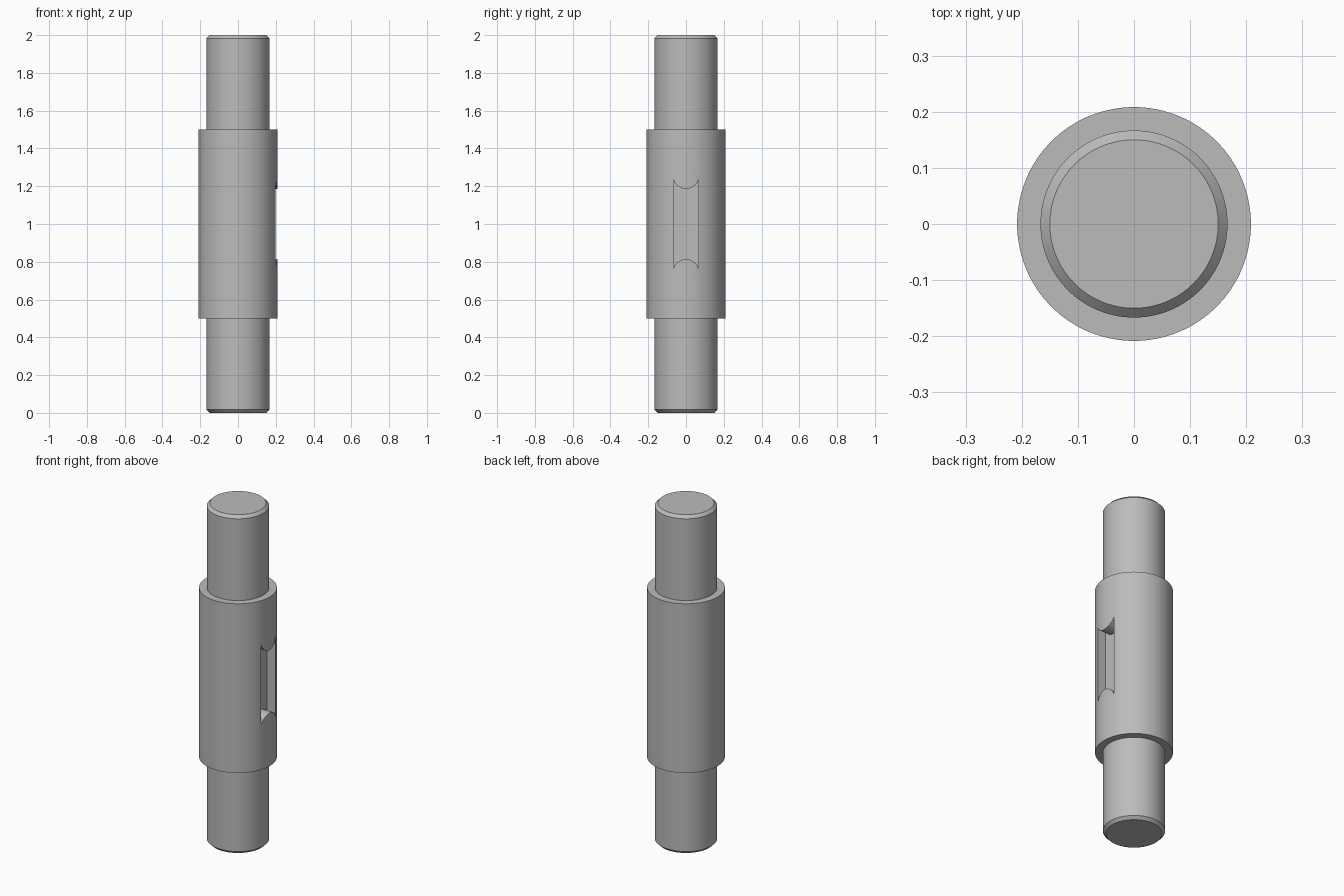
import bpy, bmesh, math

cube = bpy.data.objects.get("Cube")
if cube:
    bpy.data.objects.remove(cube)

# Dimensions
SEGMENTS = 128
JOURNAL_R, BODY_R, CHAMFER = 0.1667, 0.2083, 0.0167
SLOT_HALF_W, SLOT_FLOOR = 0.0667, 0.142
SLOT_CORNER, SLOT_APEX = 0.238, 0.186

steel = bpy.data.materials.new("steel grey")
steel.use_nodes = True
colour = (0.5, 0.5, 0.5, 1)
steel.diffuse_color = colour
steel.node_tree.nodes["Principled BSDF"].inputs["Base Color"].default_value = colour


def make_object(name, bm):
    bmesh.ops.recalc_face_normals(bm, faces=bm.faces)
    mesh = bpy.data.meshes.new(name)
    bm.to_mesh(mesh)
    bm.free()
    mesh.materials.append(steel)
    obj = bpy.data.objects.new(name, mesh)
    bpy.context.collection.objects.link(obj)
    return obj


def lathe(name, half_profile):
    """Turn a mirrored (radius, height) profile around the z axis."""
    profile = half_profile + [(r, 2 - z) for r, z in reversed(half_profile)]
    bm = bmesh.new()
    rings = []
    for r, z in profile:
        angles = [math.tau * i / SEGMENTS for i in range(SEGMENTS)]
        rings.append([bm.verts.new((r * math.cos(a), r * math.sin(a), z)) for a in angles])
    for low, high in zip(rings, rings[1:]):
        for i in range(SEGMENTS):
            j = (i + 1) % SEGMENTS
            bm.faces.new((low[i], low[j], high[j], high[i]))
    bm.faces.new(rings[0])
    bm.faces.new(rings[-1])
    return make_object(name, bm)


def slot_outline(steps=24):
    """Long slot whose two ends bulge inwards as arcs."""
    rise = SLOT_CORNER - SLOT_APEX
    radius = (SLOT_HALF_W ** 2 + rise ** 2) / (2 * rise)
    sweep = math.asin(SLOT_HALF_W / radius)
    top = []
    for i in range(steps + 1):
        a = sweep * (2 * i / steps - 1)
        top.append((radius * math.sin(a), SLOT_APEX + radius * (1 - math.cos(a))))
    return top + [(-y, -z) for y, z in top]


# Stepped shaft with chamfered ends
shaft = lathe("stepped_shaft", [
    (JOURNAL_R - CHAMFER, 0), (JOURNAL_R, CHAMFER),
    (JOURNAL_R, 0.5), (BODY_R, 0.5)])

# Keyway cutter on the +x side
bm = bmesh.new()
face = bm.faces.new([bm.verts.new((SLOT_FLOOR, y, 1 + z)) for y, z in slot_outline()])
extruded = bmesh.ops.extrude_face_region(bm, geom=[face], use_keep_orig=True)
moved = [g for g in extruded["geom"] if isinstance(g, bmesh.types.BMVert)]
bmesh.ops.translate(bm, verts=moved, vec=(0.15, 0, 0))
cutter = make_object("keyway_cutter", bm)
cutter.hide_render = True

# Cut the keyway, then remove the helper
cut = shaft.modifiers.new("keyway", "BOOLEAN")
cut.operation = "DIFFERENCE"
cut.solver = "EXACT"
cut.object = cutter
bpy.ops.object.select_all(action="DESELECT")
shaft.select_set(True)
bpy.context.view_layer.objects.active = shaft
bpy.ops.object.modifier_apply(modifier=cut.name)
bpy.data.objects.remove(cutter)
bpy.ops.object.shade_smooth_by_angle(angle=math.radians(30))
